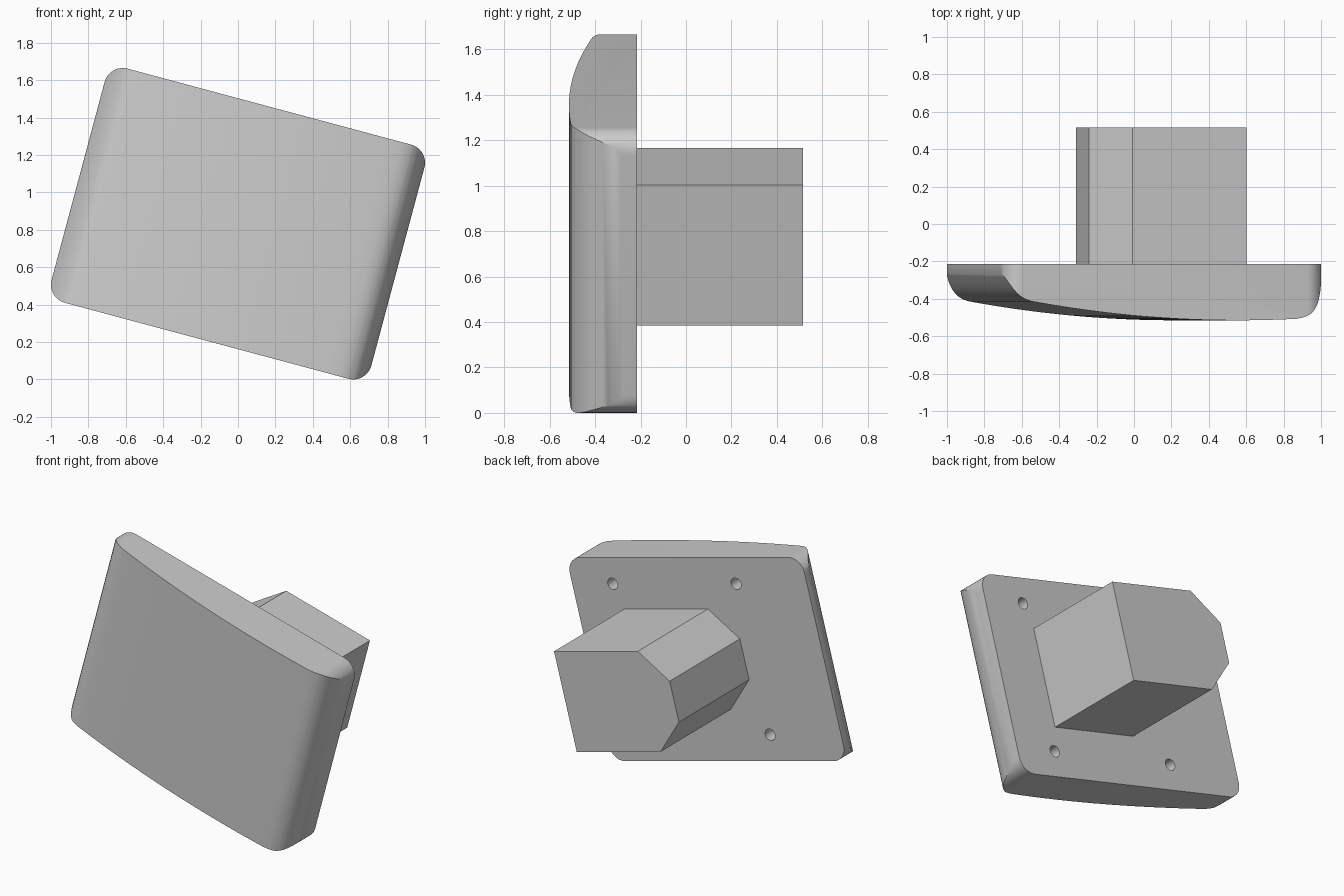
import bpy, bmesh, math
from mathutils import Vector

if "Cube" in bpy.data.objects:
    bpy.data.objects.remove(bpy.data.objects["Cube"])

TILT = math.radians(15)
CENTRE = (0, 0, 0.8325)
BACK = -0.215          # y of the plate's flat back


def prism(name, pts, lo, hi, axis):
    """Extrude a 2D outline along 'y' (points are x,z) or 'z' (points are x,y)."""
    bm = bmesh.new()
    place = (lambda p, d: (p[0], d, p[1])) if axis == 'y' else (lambda p, d: (p[0], p[1], d))
    a = [bm.verts.new(place(p, lo)) for p in pts]
    b = [bm.verts.new(place(p, hi)) for p in pts]
    bm.faces.new(a)
    bm.faces.new(b[::-1])
    n = len(pts)
    for i in range(n):
        j = (i + 1) % n
        bm.faces.new((a[i], b[i], b[j], a[j]))
    bmesh.ops.recalc_face_normals(bm, faces=bm.faces)
    me = bpy.data.meshes.new(name)
    bm.to_mesh(me)
    bm.free()
    ob = bpy.data.objects.new(name, me)
    bpy.context.collection.objects.link(ob)
    ob.location = CENTRE
    ob.rotation_euler = (0, TILT, 0)
    return ob


def circle(cx, cz, r, a0, a1, n):
    return [(cx + r * math.cos(math.radians(a0 + (a1 - a0) * i / n)),
             cz + r * math.sin(math.radians(a0 + (a1 - a0) * i / n))) for i in range(n + 1)]


def bezier(p0, p1, p2, p3, n=10):
    p = [Vector(q) for q in (p0, p1, p2, p3)]
    out = []
    for i in range(n + 1):
        t = i / n
        s = 1 - t
        out.append(tuple(s**3 * p[0] + 3*s*s*t * p[1] + 3*s*t*t * p[2] + t**3 * p[3]))
    return out


def cut(ob, tool, op):
    bpy.context.view_layer.objects.active = ob
    mod = ob.modifiers.new("cut", 'BOOLEAN')
    mod.object, mod.operation, mod.solver = tool, op, 'EXACT'
    bpy.ops.object.modifier_apply(modifier=mod.name)
    bpy.data.objects.remove(tool)


# Plate: rounded rectangle outline intersected with the bowed front profile
hu, hv, r = 0.785, 0.548, 0.1
outline = []
for k, (sx, sz) in enumerate(((1, 1), (-1, 1), (-1, -1), (1, -1))):
    outline += circle(sx * hu, sz * hv, r, 90 * k, 90 * k + 90, 10)
plate = prism("plate", outline, -0.7, BACK, 'y')


def bow(u):
    return -0.515 + (u - 0.4) ** 2 / 12.8


left_round = bezier((-0.885, -0.265), (-0.845, -0.34), (-0.82, -0.395), (-0.74, bow(-0.74)))
front = [(u, bow(u)) for u in (-0.74 + 1.47 * i / 24 for i in range(1, 24))]
right_round = bezier((0.73, bow(0.73)), (0.82, -0.492), (0.86, -0.46), (0.887, -0.27))
profile = [(-0.89, -0.1), (-0.89, -0.255)] + left_round + front + right_round + [(0.89, -0.1)]
cut(plate, prism("profile_cutter", profile, -1, 1, 'z'), 'INTERSECT')

# Four screw holes in the back of the plate
for u in (-0.35, 0.58):
    for v in (-0.48, 0.48):
        cut(plate, prism("hole_cutter", circle(u, v, 0.037, 0, 345, 23), BACK - 0.12, 0, 'y'),
            'DIFFERENCE')

bpy.ops.object.select_all(action='DESELECT')
plate.select_set(True)
bpy.context.view_layer.objects.active = plate
bpy.ops.object.shade_smooth_by_angle(angle=math.radians(30))

# Mounting block: rectangle with two chamfered corners
x0, x1, h, c = -0.285, 0.536, 0.32, 0.19
prism("mounting_block", [(x1, h), (x0 + c, h), (x0, h - c), (x0, c - h), (x0 + c, -h), (x1, -h)],
      BACK, 0.515, 'y')
